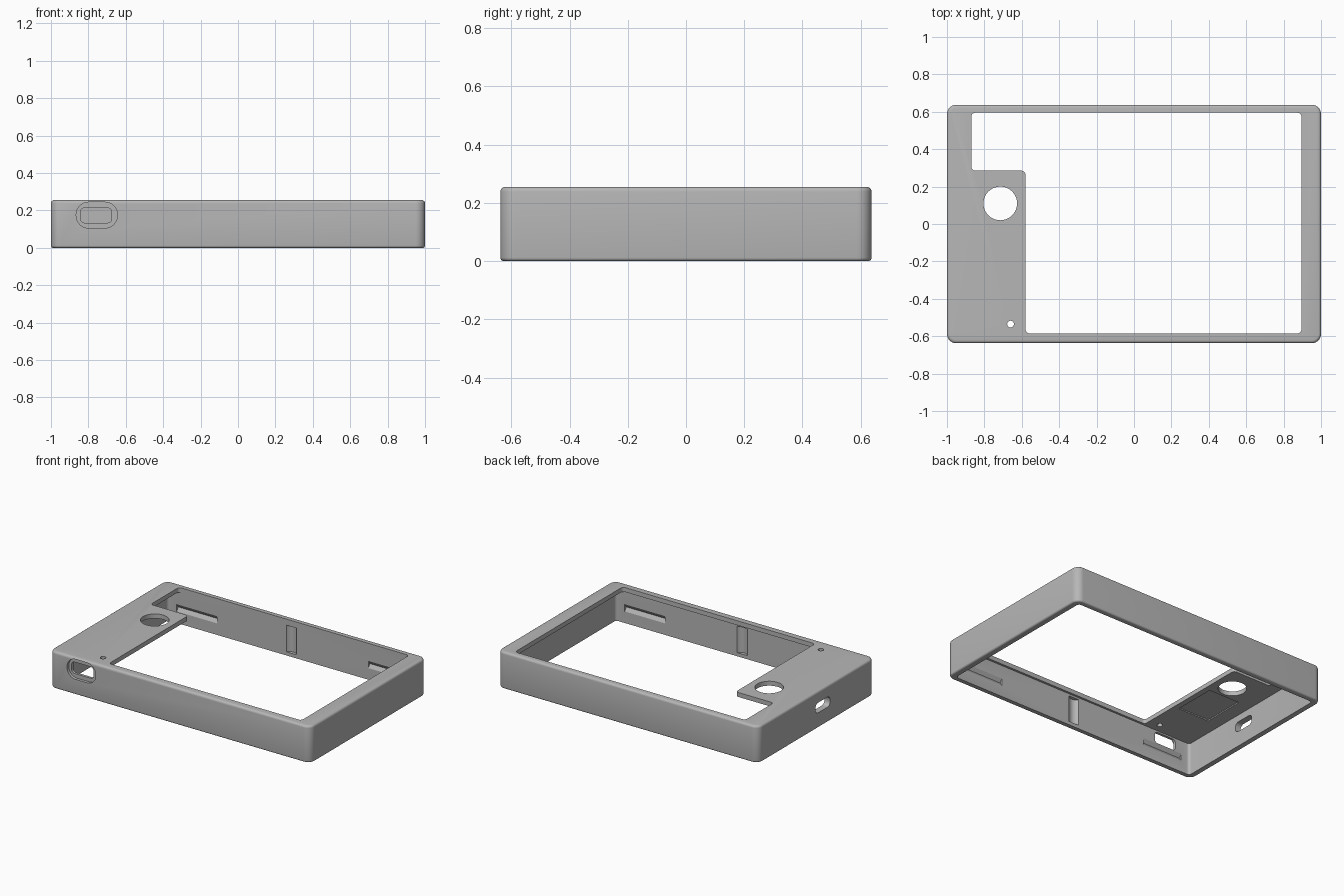
import bpy, bmesh, math
from mathutils import Vector

if "Cube" in bpy.data.objects:
    bpy.data.objects.remove(bpy.data.objects["Cube"])

grey = bpy.data.materials.new("matte grey")
grey.diffuse_color = (0.47, 0.47, 0.47, 1)
grey.use_nodes = True
grey.node_tree.nodes["Principled BSDF"].inputs["Base Color"].default_value = grey.diffuse_color


def rounded(corners, r, seg=6):
    """Round every corner of a right-angled outline."""
    pts = []
    n = len(corners)
    for i in range(n):
        p = Vector(corners[i])
        a = (Vector(corners[i - 1]) - p).normalized()
        b = (Vector(corners[(i + 1) % n]) - p).normalized()
        for k in range(seg + 1):
            t = k / seg * math.pi / 2
            pts.append(p + r * (a * (1 - math.sin(t)) + b * (1 - math.cos(t))))
    return pts


def rect(x0, x1, y0, y1, r, seg=6):
    return rounded([(x0, y0), (x1, y0), (x1, y1), (x0, y1)], r, seg)


def circle(x, y, r, seg=40):
    return [Vector((x + r * math.cos(math.tau * i / seg), y + r * math.sin(math.tau * i / seg)))
            for i in range(seg)]


def loft(name, layers, axis="z"):
    """Join stacked outlines (points, depth) along an axis into a closed solid."""
    place = {"z": lambda p, d: (p[0], p[1], d),
             "y": lambda p, d: (p[0], d, p[1]),
             "x": lambda p, d: (d, p[0], p[1])}[axis]
    bm = bmesh.new()
    rings = [[bm.verts.new(place(p, d)) for p in pts] for pts, d in layers]
    n = len(rings[0])
    for lo, hi in zip(rings, rings[1:]):
        for i in range(n):
            bm.faces.new((lo[i], lo[(i + 1) % n], hi[(i + 1) % n], hi[i]))
    bm.faces.new(rings[0][::-1])
    bm.faces.new(rings[-1])
    bmesh.ops.recalc_face_normals(bm, faces=bm.faces)
    mesh = bpy.data.meshes.new(name)
    bm.to_mesh(mesh)
    bm.free()
    obj = bpy.data.objects.new(name, mesh)
    bpy.context.collection.objects.link(obj)
    return obj


def prism(name, pts, lo, hi, axis="z"):
    return loft(name, [(pts, lo), (pts, hi)], axis)


# Outer body with rounded corners and softened top and bottom edges
W, D, H = 1.0, 0.6375, 0.255
layers = []
for k in range(5):
    t = k / 4 * math.pi / 2
    layers.append((0.012 * (1 - math.sin(t)), 0.012 * (1 - math.cos(t))))
for k in range(5):
    t = k / 4 * math.pi / 2
    layers.append((0.016 * (1 - math.cos(t)), H - 0.016 * (1 - math.sin(t))))
case = loft("case_shell", [(rect(-W + i, W - i, -D + i, D - i, 0.05 - i, 8), z) for i, z in layers])
case.data.materials.append(grey)

cutters = [
    # Hollow inside, open at the bottom
    prism("cavity", rect(-0.957, 0.957, -0.6, 0.6, 0.02), -0.1, 0.224),
    # Screen opening, stepping around the control panel
    prism("screen_opening", rounded([(-0.58, -0.585), (0.895, -0.585), (0.895, 0.595),
                                     (-0.87, 0.595), (-0.87, 0.285), (-0.58, 0.285)], 0.022), 0.1, 0.4),
    # Round button hole and small pin hole
    prism("button_hole", circle(-0.715, 0.11, 0.09), 0.1, 0.4),
    prism("pin_hole", circle(-0.66, -0.535, 0.018, 20), 0.1, 0.4),
    # Shallow pocket under the control panel
    prism("panel_pocket", rect(-0.86, -0.62, -0.3, 0.0, 0.004), 0.1, 0.232),
    # Front port: wide recess, then a smaller through slot
    prism("port_recess", rect(-0.865, -0.645, 0.106, 0.244, 0.066, 10), -0.8, -0.618, "y"),
    prism("port_slot", rect(-0.843, -0.675, 0.134, 0.213, 0.022), -0.8, -0.5, "y"),
    # Slot through the left wall
    prism("side_slot", rect(-0.15, 0.01, 0.105, 0.175, 0.03), -1.2, -0.9, "x"),
]

# Latch grooves and alignment grooves inside the long walls
for s in (-1, 1):
    cutters.append(prism("alignment_groove", circle(-0.01, s * 0.577, 0.046, 32), 0.025, 0.21))
    for x in (-0.735, 0.735):
        profile = [Vector((s * 0.59, 0.08)), Vector((s * 0.6, 0.08)),
                   Vector((s * 0.617, 0.105)), Vector((s * 0.6, 0.13)), Vector((s * 0.59, 0.13))]
        cutters.append(prism("latch_groove", profile, x - 0.155, x + 0.155, "x"))

bpy.context.view_layer.objects.active = case
for cutter in cutters:
    cutter.hide_render = True
    mod = case.modifiers.new(cutter.name, "BOOLEAN")
    mod.operation = "DIFFERENCE"
    mod.solver = "EXACT"
    mod.object = cutter
    bpy.ops.object.modifier_apply(modifier=mod.name)
    bpy.data.objects.remove(cutter)

# Smooth rounded areas while keeping crisp edges
bpy.ops.object.select_all(action="DESELECT")
case.select_set(True)
bpy.ops.object.shade_smooth_by_angle(angle=math.radians(30))
